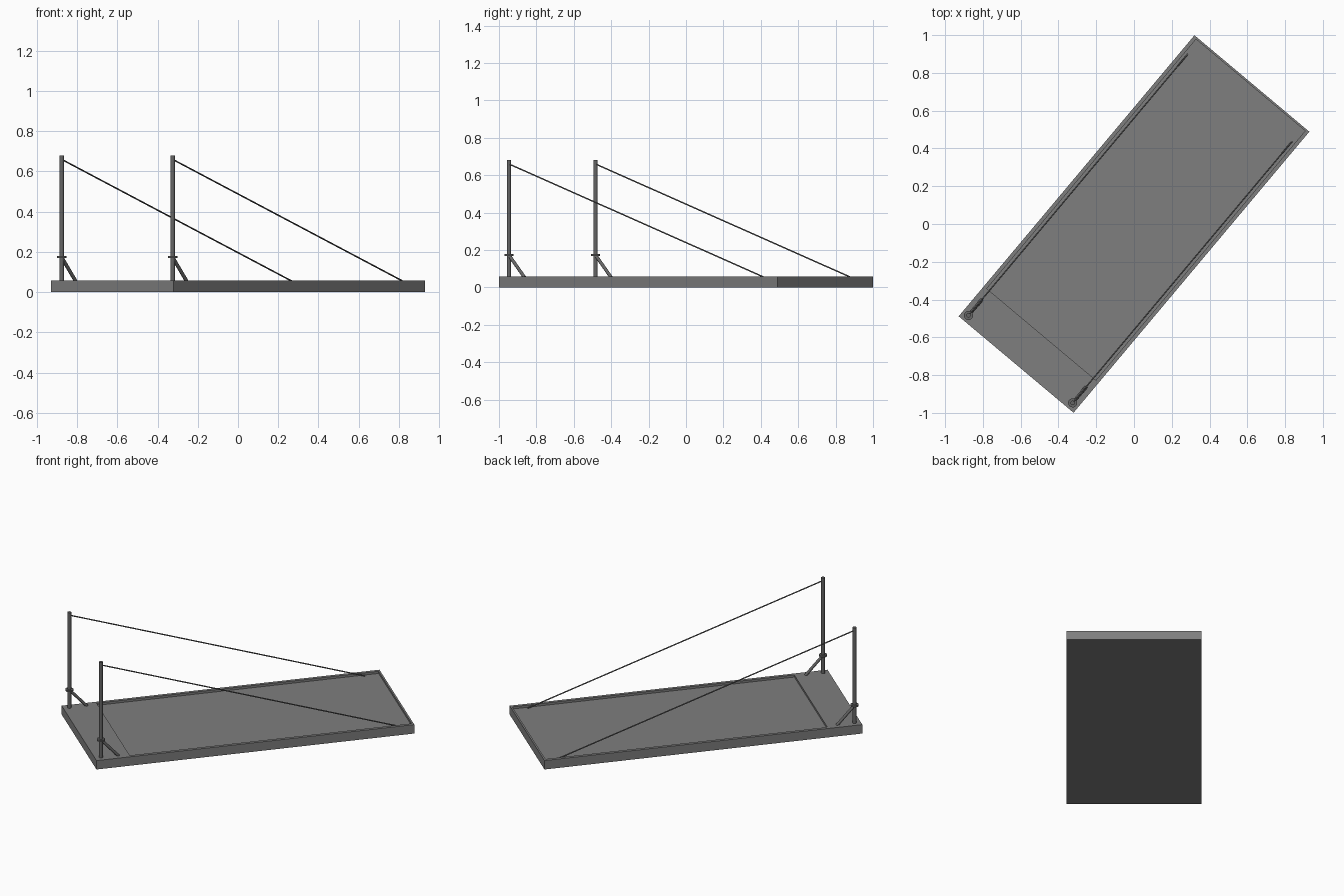
import bpy, bmesh, math
from mathutils import Matrix, Vector

if "Cube" in bpy.data.objects:
    bpy.data.objects.remove(bpy.data.objects["Cube"])

TURN = Matrix.Rotation(math.radians(50), 4, 'Z')   # whole model sits turned on the grid
HALF_L, HALF_W, TOP = 0.971, 0.397, 0.058
FLOOR = TOP - 0.014
POST_U, POST_V = -0.934, 0.36


def paint(name, value):
    mat = bpy.data.materials.new(name)
    mat.diffuse_color = (value, value, value, 1)
    mat.use_nodes = True
    mat.node_tree.nodes["Principled BSDF"].inputs["Base Color"].default_value = mat.diffuse_color
    return mat


DECK = paint("dark_deck", 0.21)
METAL = paint("dark_metal", 0.13)


def finish(bm, name, mat, smooth=False):
    bmesh.ops.recalc_face_normals(bm, faces=bm.faces)
    bm.transform(TURN)
    mesh = bpy.data.meshes.new(name)
    bm.to_mesh(mesh)
    bm.free()
    mesh.materials.append(mat)
    obj = bpy.data.objects.new(name, mesh)
    bpy.context.collection.objects.link(obj)
    if smooth:
        bpy.ops.object.select_all(action='DESELECT')
        obj.select_set(True)
        bpy.context.view_layer.objects.active = obj
        bpy.ops.object.shade_smooth_by_angle(angle=math.radians(40))
    return obj


def rod(name, a, b, radius, sides=16):
    a, b = Vector(a), Vector(b)
    d = b - a
    m = Matrix.Translation((a + b) / 2) @ d.to_track_quat('Z', 'Y').to_matrix().to_4x4()
    bm = bmesh.new()
    bmesh.ops.create_cone(bm, cap_ends=True, segments=sides, radius1=radius,
                          radius2=radius, depth=d.length, matrix=m)
    return finish(bm, name, METAL, True)


# platform slab with a shallow recessed deck behind the front step
bm = bmesh.new()
bmesh.ops.create_cube(bm, size=1, matrix=Matrix.Translation((0, 0, TOP / 2))
                      @ Matrix.Diagonal((2 * HALF_L, 2 * HALF_W, TOP, 1)))
bm.normal_update()
top = max(bm.faces, key=lambda f: f.calc_center_median().z)
bmesh.ops.inset_individual(bm, faces=[top], thickness=0.02)
for v in top.verts:
    v.co.x = 0.96 if v.co.x > 0 else -0.763
    v.co.y = math.copysign(0.377, v.co.y)
deck = bmesh.ops.extrude_discrete_faces(bm, faces=[top])['faces'][0]
for v in deck.verts:
    v.co.z = FLOOR
finish(bm, "platform", DECK)

# posts, collars, braces and cables on both sides
for side, s in (("left", 1), ("right", -1)):
    y = s * POST_V
    rod(side + "_post", (POST_U, y, TOP - 0.003), (POST_U, y, 0.68), 0.0115, 20)
    rod(side + "_collar", (POST_U, y, 0.169), (POST_U, y, 0.179), 0.024, 20)
    rod(side + "_brace", (POST_U + 0.003, y, 0.17), (POST_U + 0.108, y, TOP - 0.003), 0.009)
    rod(side + "_cable", (POST_U, y, 0.66), (0.872, y, FLOOR + 0.002), 0.0038, 10)
